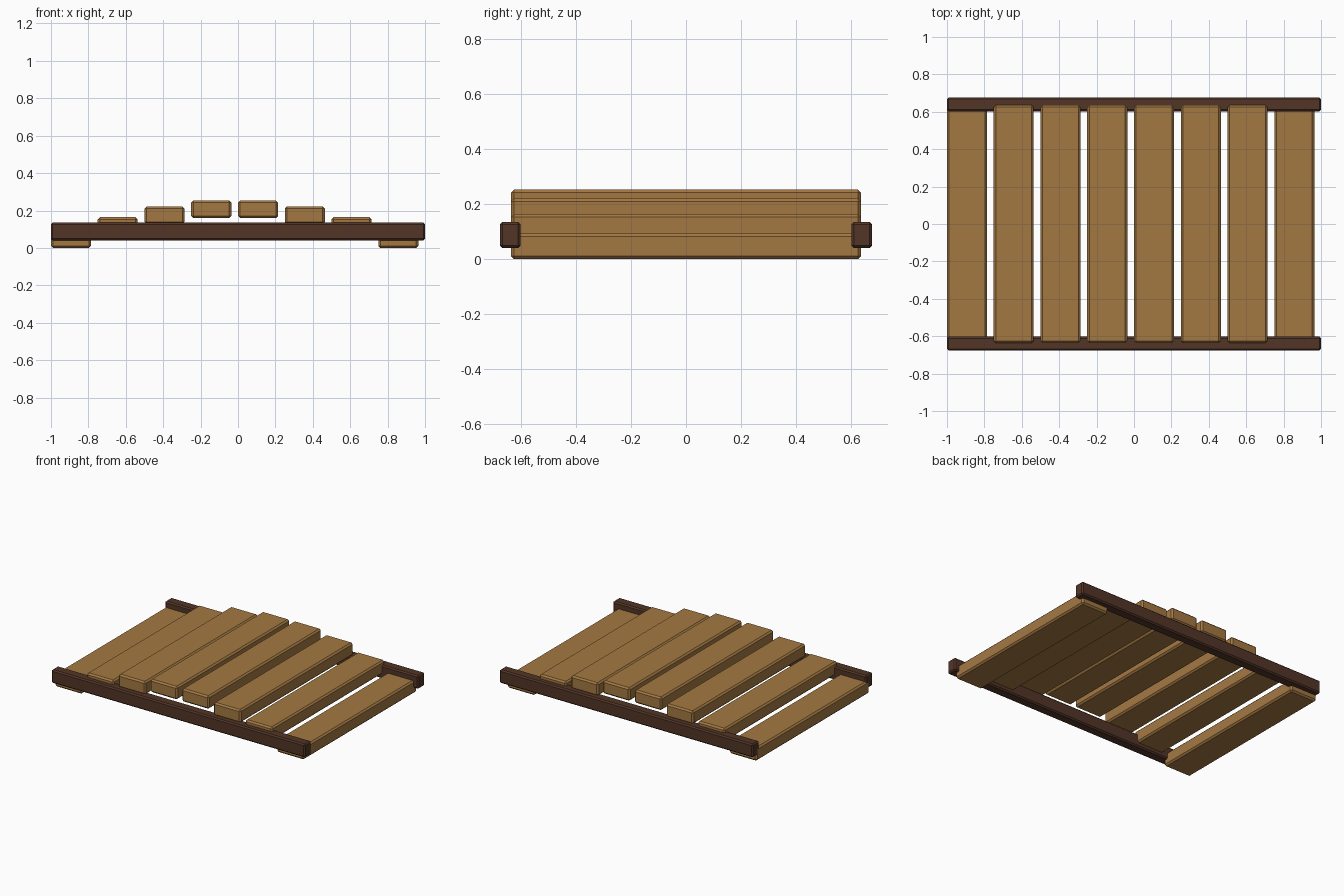
import bpy
import math

if "Cube" in bpy.data.objects:
    bpy.data.objects.remove(bpy.data.objects["Cube"])


def material(name, rgb):
    m = bpy.data.materials.new(name)
    m.diffuse_color = (*rgb, 1)
    m.use_nodes = True
    m.node_tree.nodes["Principled BSDF"].inputs["Base Color"].default_value = m.diffuse_color
    return m


plank_wood = material("plank_wood", (0.37, 0.19, 0.055))
rail_wood = material("rail_wood", (0.085, 0.036, 0.02))


def board(name, center, size, mat, bevel=0.011):
    bpy.ops.mesh.primitive_cube_add(size=1, location=center)
    ob = bpy.context.object
    ob.name = name
    ob.scale = size
    bpy.ops.object.transform_apply(location=False, rotation=False, scale=True)
    ob.data.materials.append(mat)
    mod = ob.modifiers.new("chamfer", "BEVEL")
    mod.width = bevel
    mod.segments = 1
    return ob


# Cross planks, rising and falling along a sine arch
COUNT, PITCH, WIDTH, THICK, RISE = 8, 0.25, 0.214, 0.093, 0.164
for i in range(COUNT):
    x = -1 + PITCH * i + WIDTH / 2
    z = THICK / 2 + RISE * math.sin(math.pi * i / (COUNT - 1))
    board(f"plank_{i + 1}", (x, 0, z), (WIDTH, 1.272, THICK), plank_wood)

# Side rails running the full length
for side, name in ((-1, "front_rail"), (1, "back_rail")):
    board(name, (0, side * 0.639, 0.088), (2.0, 0.074, 0.095), rail_wood, 0.009)
